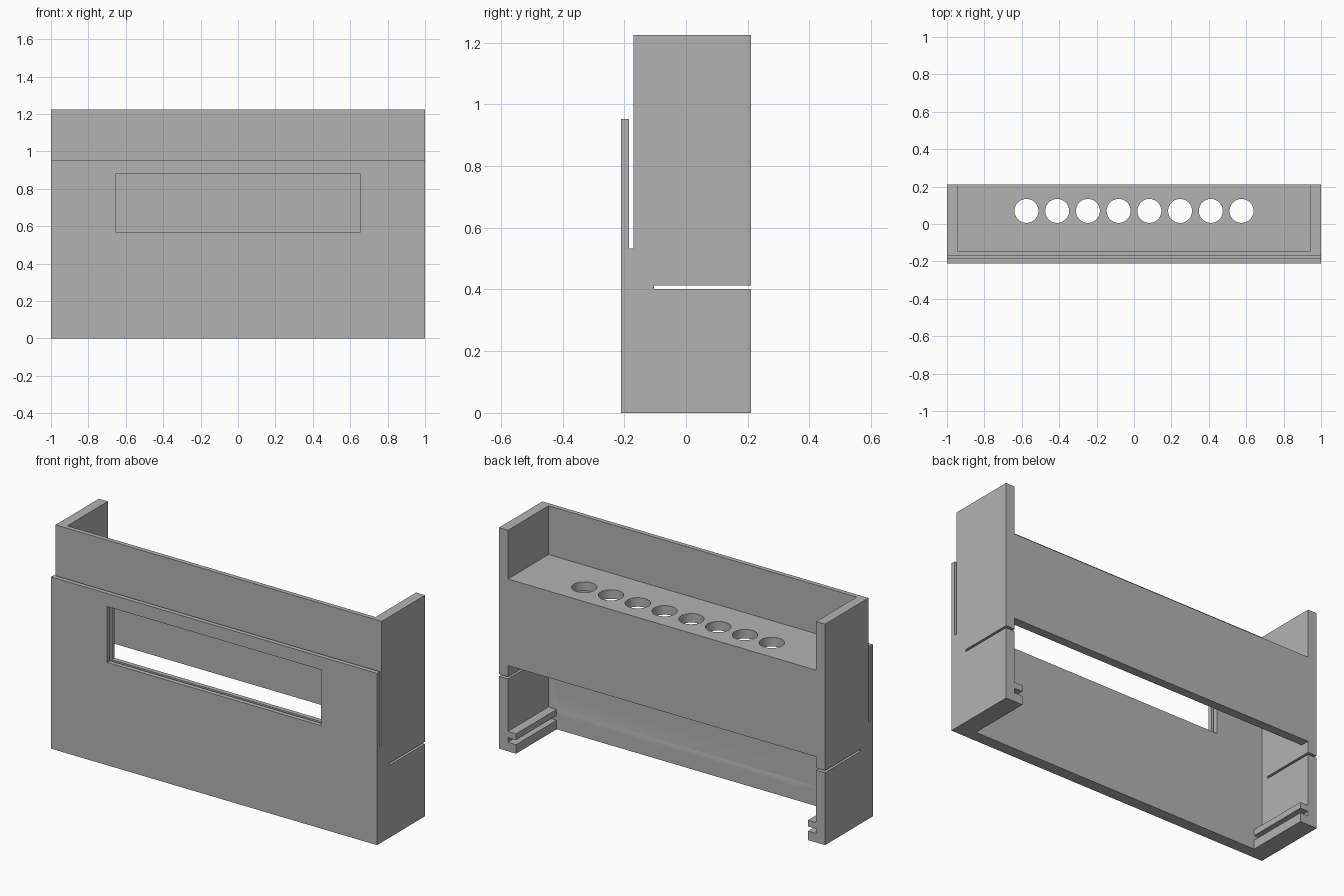
import bpy
import bmesh
from mathutils import Matrix, Vector

if "Cube" in bpy.data.objects:
    bpy.data.objects.remove(bpy.data.objects["Cube"])

grey = bpy.data.materials.new("plain grey")
grey.diffuse_color = (0.45, 0.45, 0.45, 1)
grey.use_nodes = True
grey.node_tree.nodes["Principled BSDF"].inputs["Base Color"].default_value = grey.diffuse_color


def add_object(name, bm):
    mesh = bpy.data.meshes.new(name)
    bm.to_mesh(mesh)
    bm.free()
    mesh.materials.append(grey)
    obj = bpy.data.objects.new(name, mesh)
    bpy.context.collection.objects.link(obj)
    return obj


def box(name, x, y, z):
    """Box from (min, max) pairs along each axis."""
    lo, hi = Vector((x[0], y[0], z[0])), Vector((x[1], y[1], z[1]))
    bm = bmesh.new()
    matrix = Matrix.Translation((lo + hi) / 2) @ Matrix.Diagonal((*(hi - lo), 1))
    bmesh.ops.create_cube(bm, size=1, matrix=matrix)
    return add_object(name, bm)


def cylinder(name, x, y, z, radius, depth):
    bm = bmesh.new()
    bmesh.ops.create_cone(bm, cap_ends=True, segments=48, radius1=radius,
                          radius2=radius, depth=depth,
                          matrix=Matrix.Translation((x, y, z)))
    return add_object(name, bm)


def cut(target, cutter):
    """Subtract the cutter and remove it."""
    bpy.context.view_layer.objects.active = target
    mod = target.modifiers.new("cut", 'BOOLEAN')
    mod.operation = 'DIFFERENCE'
    mod.solver = 'EXACT'
    mod.object = cutter
    bpy.ops.object.modifier_apply(modifier=mod.name)
    bpy.data.objects.remove(cutter)


INNER = 0.945     # inner face of the side walls
FRONT = -0.145    # inner face of the front wall
wide = (-1.2, 1.2)
inside = (-INNER, INNER)
between_rails = (-0.895, 0.895)

# Solid block for the holder
holder = box("rack_holder", (-1, 1), (-0.21, 0.21), (0, 1.225))

# Front plate: stepped top and the card slot behind it
cut(holder, box("front_step", wide, (-0.4, -0.17), (0.952, 1.4)))
cut(holder, box("card_slot", wide, (-0.185, -0.17), (0.533, 1.1)))

# Tray above the shelf, open at the back
cut(holder, box("tray_space", inside, (FRONT, 0.4), (0.955, 1.4)))

# Hollow under the shelf, behind which a back panel remains
cut(holder, box("hollow", inside, (FRONT, 0.16), (0.11, 0.905)))
cut(holder, box("back_opening", inside, (FRONT, 0.4), (0.11, 0.475)))

# Bottom opening with grooved rails left on both side walls
cut(holder, box("bottom_opening", between_rails, (FRONT, 0.4), (-0.2, 0.2)))
cut(holder, box("rail_groove", inside, (FRONT, 0.4), (0.05, 0.076)))

# Window through both front layers
cut(holder, box("window", (-0.655, 0.655), (-0.4, 0.0), (0.57, 0.88)))

# Thin horizontal slots through the side walls
cut(holder, box("side_slot", wide, (-0.103, 0.4), (0.401, 0.413)))

# Row of round holes in the shelf
for i in range(8):
    x = -0.575 + i * 1.15 / 7
    cut(holder, cylinder("shelf_hole", x, 0.07, 0.93, 0.064, 0.2))

bpy.ops.object.select_all(action='DESELECT')
holder.select_set(True)
bpy.context.view_layer.objects.active = holder
bpy.ops.object.shade_smooth_by_angle()
